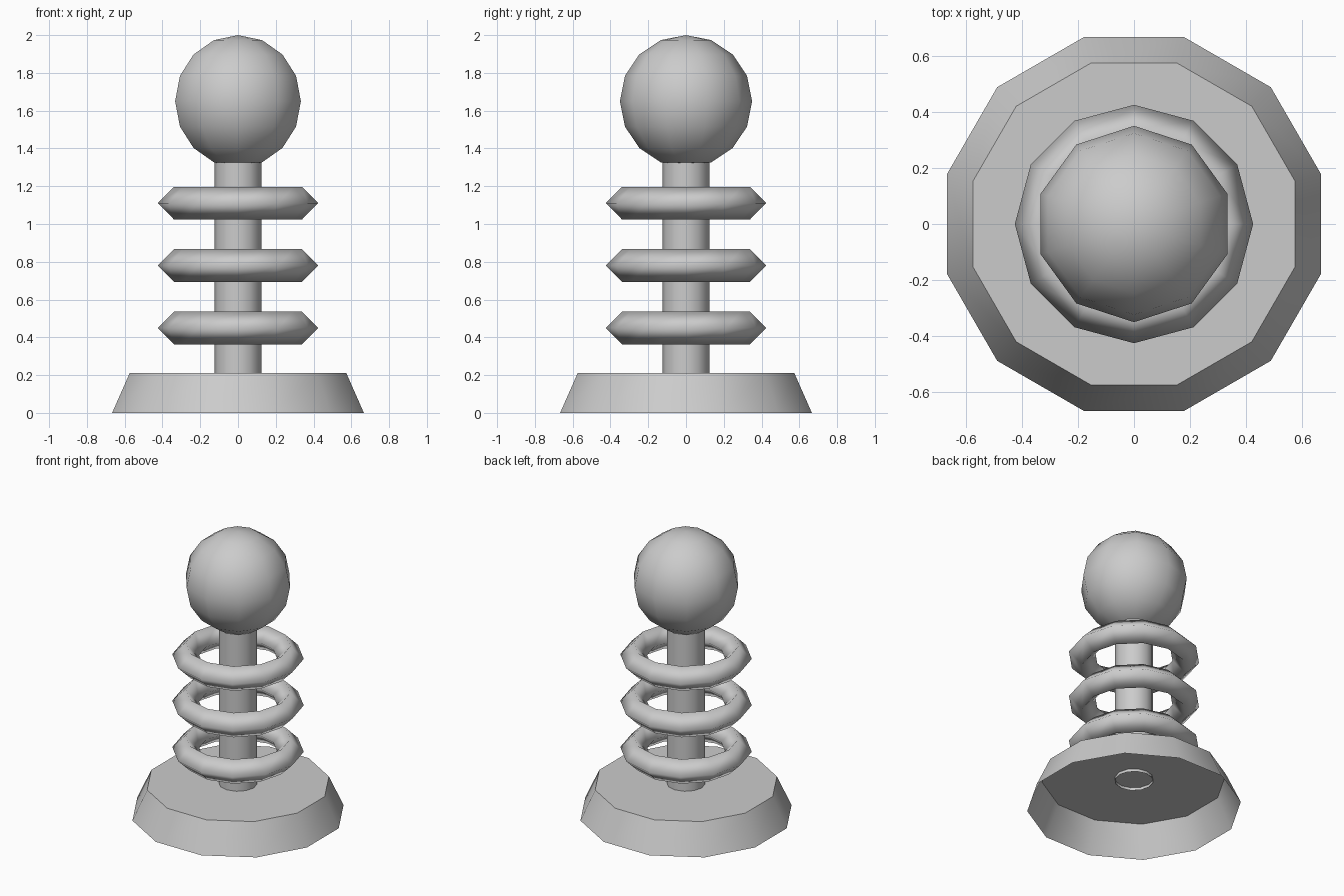
import bpy, bmesh
from math import cos, sin, pi, radians

cube = bpy.data.objects.get("Cube")
if cube:
    bpy.data.objects.remove(cube, do_unlink=True)

GREY = (0.6, 0.6, 0.6, 1.0)
grey = bpy.data.materials.new("plain grey")
grey.use_nodes = True
grey.diffuse_color = GREY
grey.node_tree.nodes["Principled BSDF"].inputs["Base Color"].default_value = GREY


def finish(bm, name, z=0.0, angle=None):
    """Turn a bmesh into a shaded object; angle keeps sharper edges hard."""
    mesh = bpy.data.meshes.new(name)
    bm.to_mesh(mesh)
    bm.free()
    mesh.materials.append(grey)
    obj = bpy.data.objects.new(name, mesh)
    obj.location.z = z
    bpy.context.collection.objects.link(obj)
    bpy.ops.object.select_all(action='DESELECT')
    obj.select_set(True)
    bpy.context.view_layer.objects.active = obj
    if angle:
        bpy.ops.object.shade_smooth_by_angle(angle=radians(angle))
    else:
        bpy.ops.object.shade_smooth()
    return obj


def loft(name, rings, sides, turn=0.0, cap_top=False):
    """Open-bottomed tube through (radius, height) rings."""
    bm = bmesh.new()
    loops = [[bm.verts.new((r * cos(turn + 2 * pi * i / sides),
                            r * sin(turn + 2 * pi * i / sides), z))
              for i in range(sides)] for r, z in rings]
    for low, high in zip(loops, loops[1:]):
        for i in range(sides):
            j = (i + 1) % sides
            bm.faces.new((low[i], low[j], high[j], high[i]))
    if cap_top:
        bm.faces.new(loops[-1])
    return finish(bm, name, angle=40)


def ring(name, z, radius=0.338, thick=0.087, sides=12, section=4):
    """Coarse torus with a diamond cross-section."""
    bm = bmesh.new()
    loops = []
    for i in range(sides):
        a = 2 * pi * i / sides
        loop = []
        for k in range(section):
            b = 2 * pi * k / section
            r = radius + thick * cos(b)
            loop.append(bm.verts.new((r * cos(a), r * sin(a), thick * sin(b))))
        loops.append(loop)
    for i in range(sides):
        here, there = loops[i], loops[(i + 1) % sides]
        for k in range(section):
            m = (k + 1) % section
            bm.faces.new((here[k], there[k], there[m], here[m]))
    return finish(bm, name, z)


# Hollow flared foot and the open post rising from its lid
loft("base", [(0.69, 0.0), (0.594, 0.21)], 12, turn=pi / 12, cap_top=True)
loft("post", [(0.124, 0.19), (0.124, 1.4)], 12)

# Three floating rings around the post
for n, label in enumerate(("lower_ring", "middle_ring", "upper_ring")):
    ring(label, 0.45 + 0.33 * n)

# Ball on top
bm = bmesh.new()
bmesh.ops.create_uvsphere(bm, u_segments=10, v_segments=8, radius=0.35)
finish(bm, "ball", 1.65)
